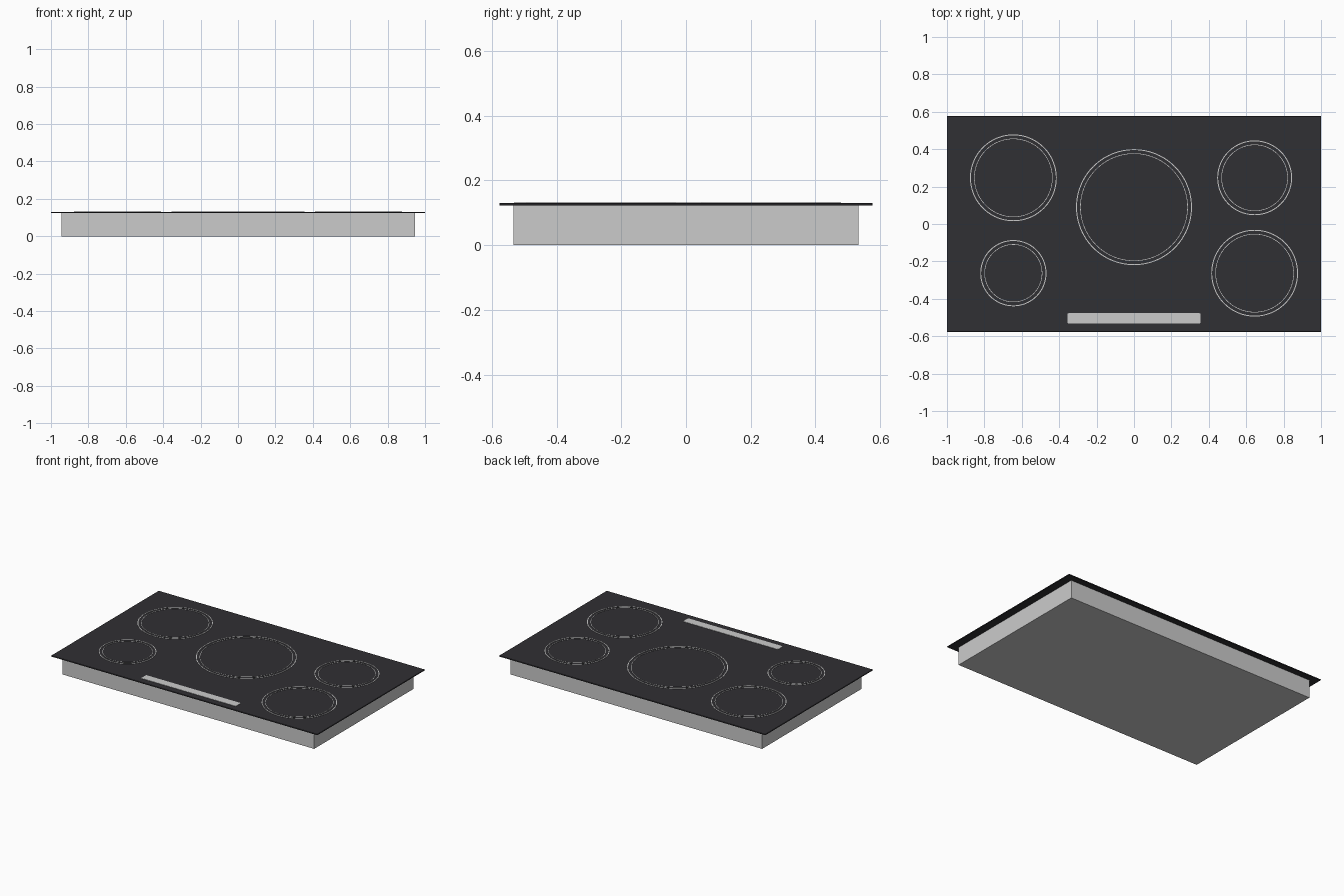
import bpy, bmesh, math

if "Cube" in bpy.data.objects:
    bpy.data.objects.remove(bpy.data.objects["Cube"])


def box(name, x0, x1, y0, y1, z0, z1, bevel=0.0, segments=1, vertical_only=False):
    bm = bmesh.new()
    bmesh.ops.create_cube(bm, size=1)
    for v in bm.verts:
        v.co.x = x1 if v.co.x > 0 else x0
        v.co.y = y1 if v.co.y > 0 else y0
        v.co.z = z1 if v.co.z > 0 else z0
    if bevel:
        edges = [e for e in bm.edges if not vertical_only
                 or abs(e.verts[0].co.z - e.verts[1].co.z) > 1e-4]
        bmesh.ops.bevel(bm, geom=edges, offset=bevel, segments=segments,
                        profile=0.5, affect='EDGES')
    return to_object(name, bm)


def ring(name, x, y, outer, width, z0, z1, sides=96):
    # flat band with a rectangular cross-section swept round a circle
    bm = bmesh.new()
    profile = [(outer, z0), (outer, z1), (outer - width, z1), (outer - width, z0)]
    loops = []
    for i in range(sides):
        a = 2 * math.pi * i / sides
        loops.append([bm.verts.new((x + r * math.cos(a), y + r * math.sin(a), z))
                      for r, z in profile])
    for i in range(sides):
        a, b = loops[i], loops[(i + 1) % sides]
        for j in range(4):
            k = (j + 1) % 4
            bm.faces.new((a[j], b[j], b[k], a[k]))
    return to_object(name, bm)


def to_object(name, bm):
    bmesh.ops.recalc_face_normals(bm, faces=bm.faces)
    mesh = bpy.data.meshes.new(name)
    bm.to_mesh(mesh)
    bm.free()
    obj = bpy.data.objects.new(name, mesh)
    bpy.context.collection.objects.link(obj)
    return obj


glass_mat = bpy.data.materials.new("dark_glass")
glass_mat.diffuse_color = (0.03, 0.029, 0.033, 1)
glass_mat.use_nodes = True
glass_mat.node_tree.nodes["Principled BSDF"].inputs["Base Color"].default_value = glass_mat.diffuse_color

GLASS_TOP = 0.13
MARK_TOP = 0.132

# Housing below the worktop
box("housing", -0.945, 0.945, -0.533, 0.533, 0, 0.124)

# Glass plate
glass = box("glass_top", -1, 1, -0.577, 0.577, 0.123, GLASS_TOP, 0.0015)
glass.data.materials.append(glass_mat)

# Cooking zones: a bold outer ring and a fine inner ring
zones = {
    "back_left": (-0.645, 0.247, 0.232),
    "front_left": (-0.645, -0.263, 0.177),
    "centre": (0, 0.09, 0.310),
    "back_right": (0.645, 0.247, 0.200),
    "front_right": (0.645, -0.263, 0.232),
}
for name, (x, y, r) in zones.items():
    ring(name + "_outer_ring", x, y, r, 0.005, GLASS_TOP - 0.001, MARK_TOP)
    ring(name + "_inner_ring", x, y, r - 0.022, 0.003, GLASS_TOP - 0.001, MARK_TOP)

# Touch control strip
box("control_strip", -0.356, 0.356, -0.532, -0.477, GLASS_TOP - 0.001, MARK_TOP,
    0.006, 3, True)
